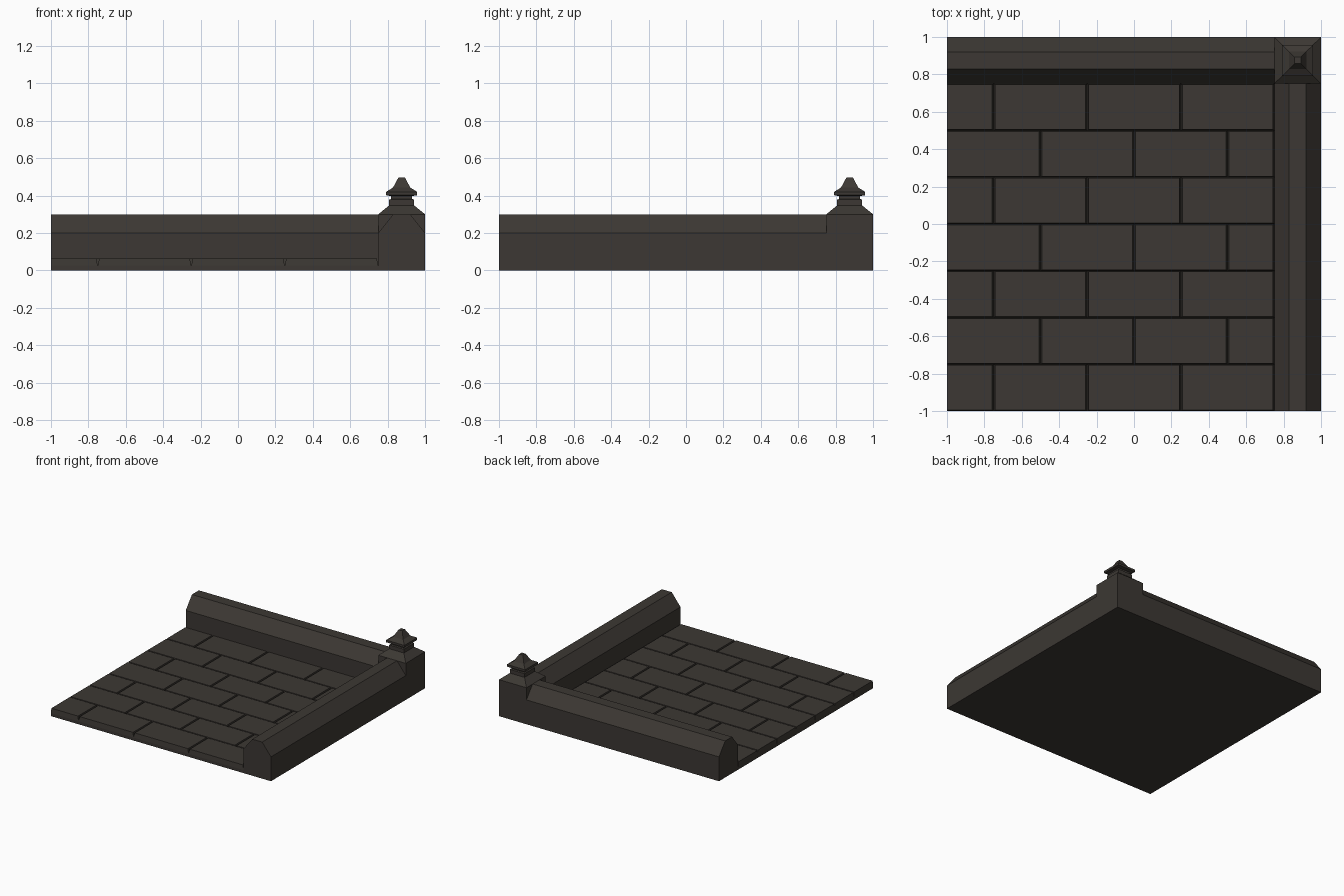
import bpy, bmesh

if "Cube" in bpy.data.objects:
    bpy.data.objects.remove(bpy.data.objects["Cube"])

stone = bpy.data.materials.new("dark_stone")
stone.diffuse_color = (0.045, 0.039, 0.033, 1)
stone.use_nodes = True
stone.node_tree.nodes["Principled BSDF"].inputs["Base Color"].default_value = stone.diffuse_color


def finish(name, bm):
    bmesh.ops.recalc_face_normals(bm, faces=bm.faces)
    me = bpy.data.meshes.new(name)
    bm.to_mesh(me)
    bm.free()
    me.materials.append(stone)
    ob = bpy.data.objects.new(name, me)
    bpy.context.collection.objects.link(ob)
    return ob


def loft(bm, rings):
    """Join point rings with quads and cap both ends."""
    vs = [[bm.verts.new(p) for p in r] for r in rings]
    n = len(vs[0])
    for a, b in zip(vs, vs[1:]):
        for i in range(n):
            j = (i + 1) % n
            bm.faces.new((a[i], a[j], b[j], b[i]))
    bm.faces.new(vs[0][::-1])
    bm.faces.new(vs[-1])


def rect(x0, x1, y0, y1, z):
    return [(x0, y0, z), (x1, y0, z), (x1, y1, z), (x0, y1, z)]


# base slab under the paving
bm = bmesh.new()
loft(bm, [rect(-1, 0.75, -1, 0.75, 0), rect(-1, 0.75, -1, 0.75, 0.025)])
finish("base_slab", bm)

# paving bricks in running bond, with tapered sides forming V grooves
bm = bmesh.new()
gx, gy = 0.008, 0.005
for row in range(7):
    y0 = -1 + row * 0.25
    start = -1.25 if row % 2 == 0 else -1.0
    for k in range(5):
        x0, x1 = max(-1, start + k * 0.5), min(0.75, start + (k + 1) * 0.5)
        if x1 - x0 < 0.05:
            continue
        left = 0 if x0 == -1 else gx
        loft(bm, [rect(x0, x1, y0, y0 + 0.25, 0.025),
                  rect(x0 + left, x1 - gx, y0 + gy, y0 + 0.25 - gy, 0.063)])
finish("paving_bricks", bm)

# chamfered parapet walls: (across, height)
profile = [(0.75, 0), (1, 0), (1, 0.2), (0.92, 0.3), (0.83, 0.3), (0.75, 0.2)]
bm = bmesh.new()
loft(bm, [[(a, y, z) for a, z in profile] for y in (-1, 0.75)])
finish("right_wall", bm)
bm = bmesh.new()
loft(bm, [[(x, a, z) for a, z in profile] for x in (-1, 0.75)])
finish("back_wall", bm)

# corner post with stepped finial: (half width, height)
steps = [(0.125, 0), (0.125, 0.3), (0.067, 0.347), (0.067, 0.378),
         (0.056, 0.382), (0.056, 0.397), (0.083, 0.402), (0.083, 0.42),
         (0.046, 0.443), (0.017, 0.497)]
c = 0.875
bm = bmesh.new()
loft(bm, [rect(c - h, c + h, c - h, c + h, z) for h, z in steps])
finish("corner_post", bm)
